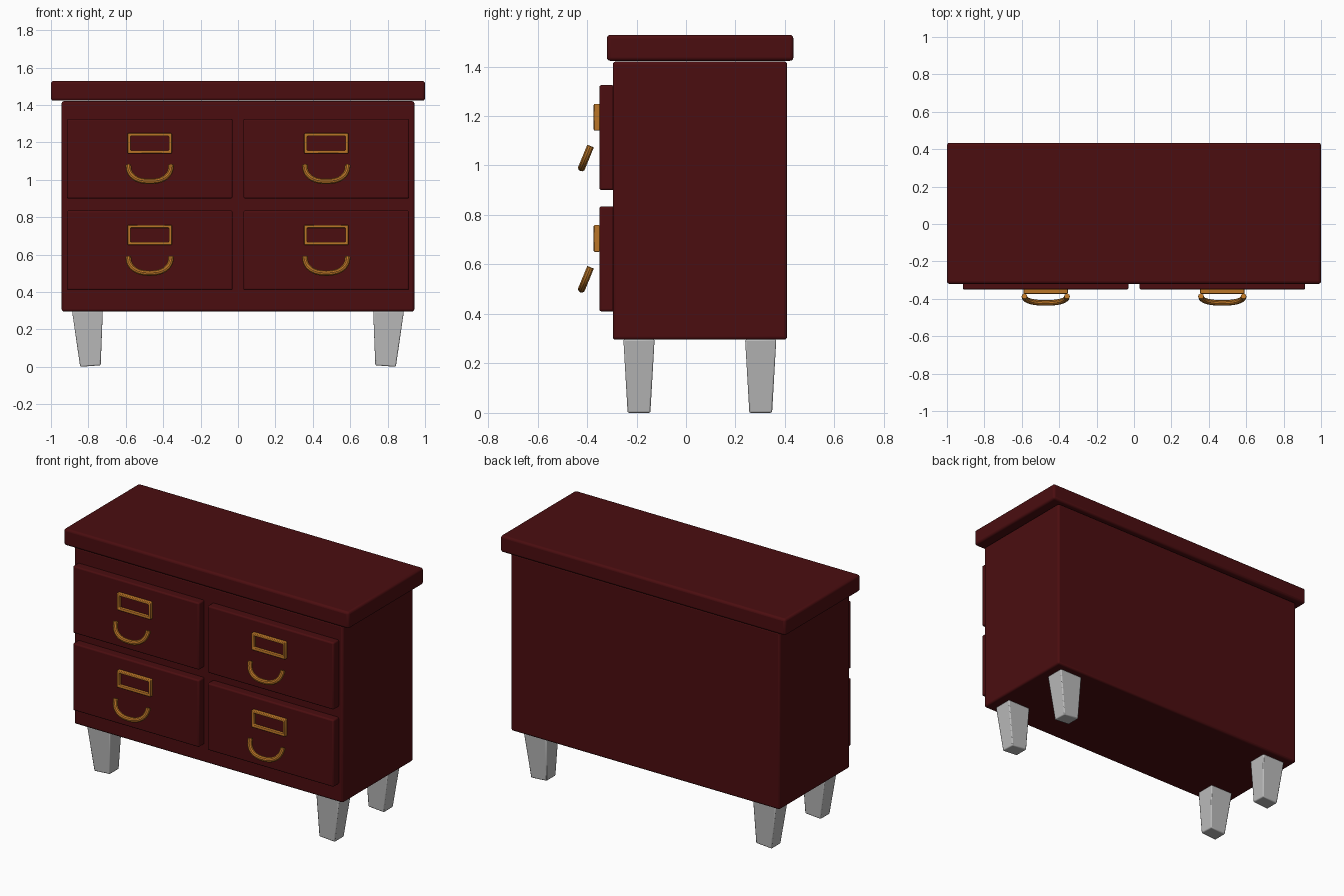
import bpy, bmesh
from math import cos, sin, pi, radians, copysign
from mathutils import Vector

cube = bpy.data.objects.get("Cube")
if cube:
    bpy.data.objects.remove(cube, do_unlink=True)


def material(name, rgb):
    m = bpy.data.materials.new(name)
    m.use_nodes = True
    m.diffuse_color = (*rgb, 1)
    m.node_tree.nodes["Principled BSDF"].inputs["Base Color"].default_value = (*rgb, 1)
    return m


wood = material("dark red wood", (0.07, 0.004, 0.005))
brass = material("brass", (0.5, 0.18, 0.02))
grey = material("grey leg", (0.5, 0.5, 0.5))


def finish(bm, name, mat, bevel=0.0, segments=3):
    bmesh.ops.recalc_face_normals(bm, faces=bm.faces)
    mesh = bpy.data.meshes.new(name)
    bm.to_mesh(mesh)
    bm.free()
    mesh.materials.append(mat)
    ob = bpy.data.objects.new(name, mesh)
    bpy.context.collection.objects.link(ob)
    if bevel:
        mod = ob.modifiers.new("rounded edges", "BEVEL")
        mod.width, mod.segments = bevel, segments
    bpy.ops.object.select_all(action="DESELECT")
    ob.select_set(True)
    bpy.context.view_layer.objects.active = ob
    bpy.ops.object.shade_smooth_by_angle(angle=radians(35))
    return ob


def box(name, lo, hi, mat, bevel):
    lo, hi = Vector(lo), Vector(hi)
    bm = bmesh.new()
    bmesh.ops.create_cube(bm, size=1)
    for v in bm.verts:
        v.co = (lo + hi) / 2 + v.co * (hi - lo)
    return finish(bm, name, mat, bevel)


def leg(name, side, y):
    # tapered block, leaning slightly inwards
    bm = bmesh.new()
    bmesh.ops.create_cube(bm, size=2)
    for v in bm.verts:
        sx, sy, top = v.co.x, v.co.y, v.co.z > 0
        x = 0.805 + sx * 0.082 if top else 0.789 + sx * 0.055
        z = 0.297 if top else 0.004 - sx * 0.004
        v.co = (side * x, y + sy * (0.063 if top else 0.046), z)
    finish(bm, name, grey, 0.006, 2)


def label_frame(name, x, z):
    # rectangular ring standing on the drawer face
    bm = bmesh.new()
    rings = []
    for w, h, y in ((0.118, 0.054, -0.348), (0.118, 0.054, -0.373),
                    (0.102, 0.038, -0.373), (0.102, 0.038, -0.348)):
        rings.append([bm.verts.new((x + sx * w, y, z + sz * h))
                      for sx, sz in ((-1, -1), (1, -1), (1, 1), (-1, 1))])
    for a, b in zip(rings, rings[1:] + rings[:1]):
        for i in range(4):
            j = (i + 1) % 4
            bm.faces.new((a[i], a[j], b[j], b[i]))
    finish(bm, name, brass, 0.004, 2)


def handle(name, x, z):
    # drooping bail swept as a round tube along a squarish arc
    bm = bmesh.new()
    steps, sides, radius = 24, 10, 0.015
    droop = Vector((0, -0.38, -0.925)).normalized()
    top = Vector((x, -0.386, z))
    path = []
    for i in range(steps + 1):
        a = pi * i / steps
        across = copysign(abs(cos(a)) ** 0.85, cos(a))
        path.append(top + Vector((-0.114 * across, 0, 0)) + droop * 0.094 * sin(a) ** 0.85)
    normal = droop.cross(Vector((1, 0, 0)))
    rings = []
    for i, p in enumerate(path):
        t = (path[min(i + 1, steps)] - path[max(i - 1, 0)]).normalized()
        n = t.cross(normal)
        rings.append([bm.verts.new(p + radius * (cos(2 * pi * k / sides) * n
                                                 + sin(2 * pi * k / sides) * normal))
                      for k in range(sides)])
    for a, b in zip(rings, rings[1:]):
        for k in range(sides):
            m = (k + 1) % sides
            bm.faces.new((a[k], a[m], b[m], b[k]))
    bm.faces.new(rings[0])
    bm.faces.new(rings[-1])
    finish(bm, name, brass)


# carcass
box("cabinet_body", (-0.943, -0.296, 0.296), (0.943, 0.409, 1.42), wood, 0.012)
box("cabinet_top", (-1, -0.32, 1.423), (1, 0.434, 1.528), wood, 0.014)

# drawers with their fittings, and legs
for side, side_name in ((-1, "right"), (1, "left")):
    for base, row in ((0.41, "lower"), (0.9, "upper")):
        label = f"{row}_{side_name}"
        cx = side * 0.472
        box(f"drawer_{label}", (cx - 0.443, -0.35, base), (cx + 0.443, -0.29, base + 0.425),
            wood, 0.009)
        label_frame(f"label_frame_{label}", cx, base + 0.295)
        handle(f"handle_{label}", cx, base + 0.178)
    for y, row in ((-0.19, "front"), (0.302, "back")):
        leg(f"{row}_{side_name}_leg", side, y)
